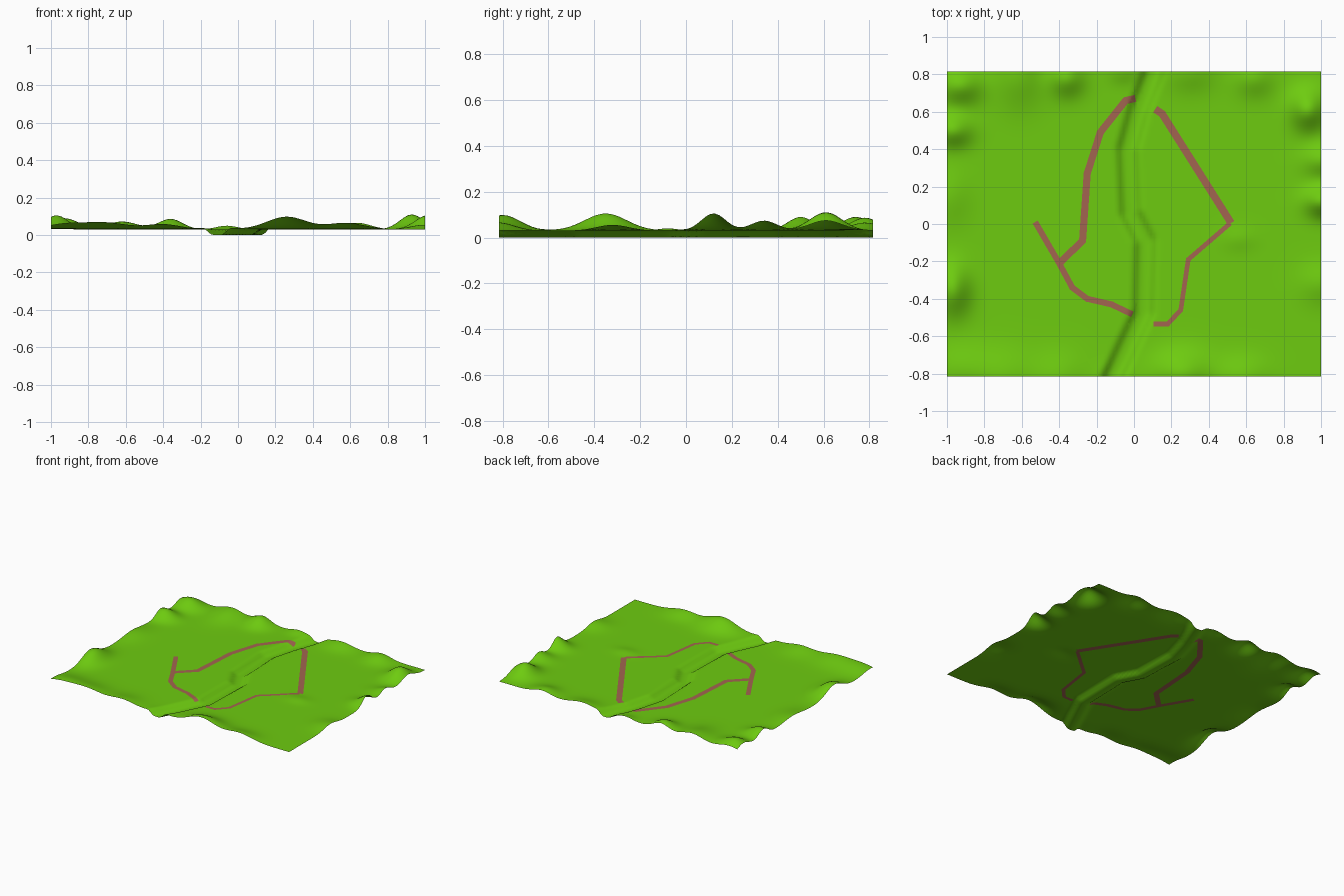
import bpy, bmesh, math
from mathutils import Vector

if "Cube" in bpy.data.objects:
    bpy.data.objects.remove(bpy.data.objects["Cube"])

HX, HY, BASE = 1.0, 0.815, 0.03

# Hills round the rim: x, y, height, spread x, spread y
HILLS = [
    (-0.97, -0.35, 0.075, 0.09, 0.13), (-0.92, -0.78, 0.03, 0.15, 0.12),
    (-0.70, -0.82, 0.035, 0.16, 0.13), (-0.40, -0.82, 0.028, 0.13, 0.12),
    (0.26, -0.80, 0.068, 0.15, 0.11), (0.58, -0.82, 0.035, 0.14, 0.10),
    (1.00, -0.32, 0.025, 0.11, 0.10), (1.02, 0.12, 0.078, 0.10, 0.075),
    (1.02, 0.34, 0.045, 0.11, 0.08), (0.93, 0.61, 0.080, 0.09, 0.10),
    (0.64, 0.78, 0.035, 0.10, 0.09), (0.30, 0.82, 0.030, 0.13, 0.10),
    (-0.36, 0.78, 0.056, 0.09, 0.09), (-0.62, 0.80, 0.042, 0.12, 0.16),
    (-0.93, 0.74, 0.060, 0.11, 0.09), (-0.97, 0.50, 0.060, 0.10, 0.08),
    (-0.98, 0.15, 0.022, 0.10, 0.14), (0.56, -0.08, 0.010, 0.09, 0.06),
    (-0.06, 0.82, 0.020, 0.08, 0.06), (-0.10, -0.82, 0.012, 0.1, 0.08),
]
# Stream bed centre line
STREAM = [(-0.12, -0.83), (0.05, -0.47), (0.06, -0.09), (-0.02, 0.06),
          (-0.035, 0.4), (0.02, 0.6), (0.11, 0.83)]
# Footpaths: width, points
PATHS = [
    (0.038, [(0.0, 0.67), (-0.045, 0.66), (-0.18, 0.49), (-0.25, 0.27),
             (-0.275, -0.09), (-0.40, -0.21)]),
    (0.032, [(-0.525, 0.005), (-0.40, -0.21), (-0.33, -0.34),
             (-0.25, -0.40), (-0.12, -0.43), (-0.015, -0.48)]),
    (0.040, [(0.12, 0.61), (0.15, 0.59), (0.515, 0.012)]),
    (0.025, [(0.51, 0.0), (0.29, -0.19), (0.25, -0.46),
             (0.18, -0.535), (0.11, -0.535)]),
]


def seg_dist(p, a, b):
    d = b - a
    t = max(0.0, min(1.0, (p - a).dot(d) / d.length_squared))
    return (p - (a + d * t)).length


def segments(pts):
    v = [Vector(p) for p in pts]
    return list(zip(v, v[1:]))


STREAM_SEGS = segments(STREAM)


def height(x, y):
    z = BASE + sum(h * math.exp(-((x - cx) / sx) ** 2 - ((y - cy) / sy) ** 2)
                   for cx, cy, h, sx, sy in HILLS)
    d = min(seg_dist(Vector((x, y)), a, b) for a, b in STREAM_SEGS)
    t = max(0.0, min(1.0, (d - 0.018) / 0.055))
    return z * t * t * (3 - 2 * t)


def material(name, rgb):
    m = bpy.data.materials.new(name)
    m.diffuse_color = (*rgb, 1)
    m.use_nodes = True
    m.node_tree.nodes["Principled BSDF"].inputs["Base Color"].default_value = m.diffuse_color
    return m


# Flat sheet
bm = bmesh.new()
bmesh.ops.create_grid(bm, x_segments=110, y_segments=90, size=1)
for v in bm.verts:
    v.co = Vector((v.co.x * HX, v.co.y * HY, 0))

# Cut the path edges into the sheet and colour the faces between them
for width, pts in PATHS:
    hw = width / 2
    for a, b in segments(pts):
        d = (b - a).normalized()
        n = Vector((-d.y, d.x))
        for o, nn in ((a + n * hw, n), (a - n * hw, n), (a - d * hw * 0.4, d), (b + d * hw * 0.4, d)):
            near = [f for f in bm.faces
                    if seg_dist(f.calc_center_median().xy, a, b) < hw + 0.03]
            geom = list({e for f in near for e in f.edges}
                        | {v for f in near for v in f.verts}) + near
            bmesh.ops.bisect_plane(bm, geom=geom, dist=1e-5,
                                   plane_co=(o.x, o.y, 0), plane_no=(nn.x, nn.y, 0))
        for f in bm.faces:
            r = f.calc_center_median().xy - a
            if abs(r.dot(n)) < hw and -hw * 0.4 < r.dot(d) < (b - a).length + hw * 0.4:
                f.material_index = 1

# Raise the hills and sink the stream bed
for v in bm.verts:
    v.co.z = height(v.co.x, v.co.y)
bmesh.ops.recalc_face_normals(bm, faces=bm.faces)
if sum(f.normal.z for f in bm.faces) < 0:
    bmesh.ops.reverse_faces(bm, faces=bm.faces)
for f in bm.faces:
    f.smooth = True

me = bpy.data.meshes.new("terrain")
bm.to_mesh(me)
bm.free()
me.materials.append(material("grass green", (0.155, 0.60, 0.005)))
me.materials.append(material("path brown", (0.36, 0.13, 0.08)))
bpy.context.collection.objects.link(bpy.data.objects.new("terrain", me))
